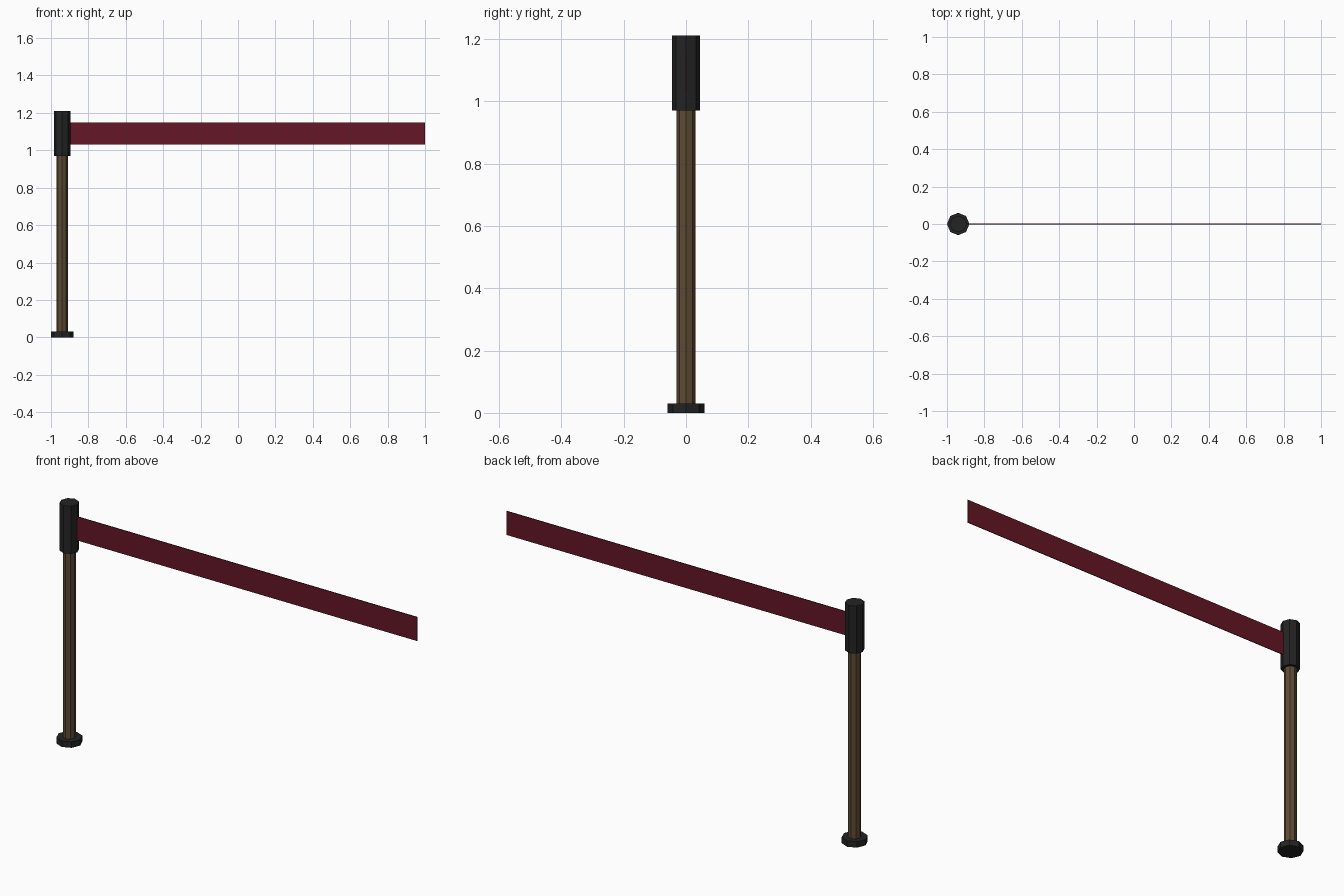
import bpy

if "Cube" in bpy.data.objects:
    bpy.data.objects.remove(bpy.data.objects["Cube"])

POST_X = -0.94


def material(name, rgb):
    m = bpy.data.materials.new(name)
    m.diffuse_color = (*rgb, 1)
    m.use_nodes = True
    m.node_tree.nodes["Principled BSDF"].inputs["Base Color"].default_value = m.diffuse_color
    return m


black = material("black_plastic", (0.017, 0.017, 0.017))
bronze = material("bronze", (0.11, 0.07, 0.035))
red = material("red_fabric", (0.13, 0.008, 0.02))


def octagon(name, radius, z0, z1, mat):
    bpy.ops.mesh.primitive_cylinder_add(
        vertices=8, radius=radius, depth=z1 - z0,
        location=(POST_X, 0, (z0 + z1) / 2))
    ob = bpy.context.object
    ob.name = name
    ob.data.materials.append(mat)


# Post: foot, pole and belt housing
octagon("base", 0.06, 0.0, 0.03, black)
octagon("pole", 0.03, 0.03, 0.97, bronze)
octagon("belt_housing", 0.045, 0.97, 1.21, black)

# Thin belt stretched out from the housing
x0, x1, z0, z1 = POST_X + 0.035, 1.0, 1.03, 1.15
bpy.ops.mesh.primitive_cube_add(size=1, location=((x0 + x1) / 2, 0, (z0 + z1) / 2))
belt = bpy.context.object
belt.name = "belt"
belt.scale = (x1 - x0, 0.004, z1 - z0)
bpy.ops.object.transform_apply(location=False, rotation=False, scale=True)
belt.data.materials.append(red)
